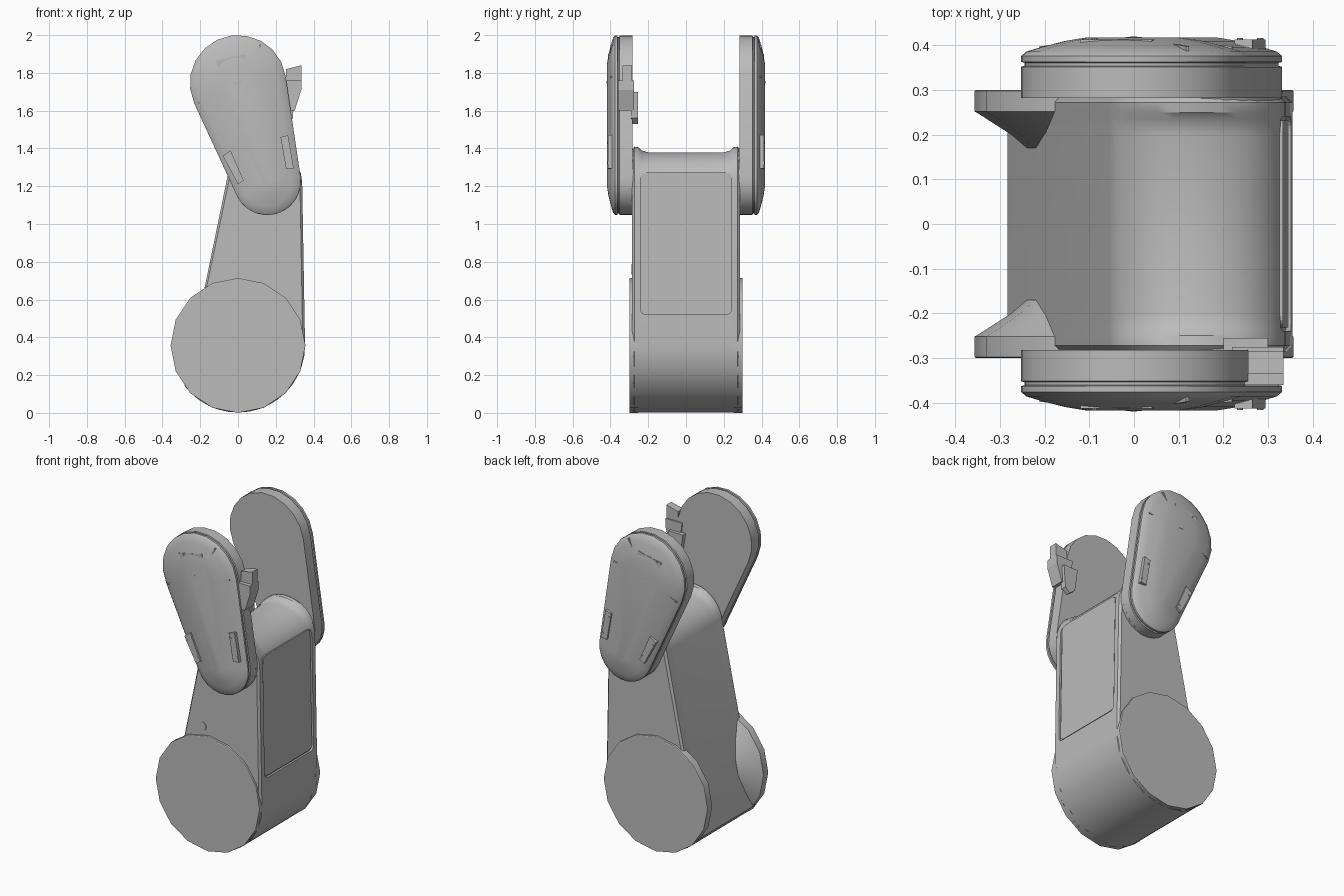
import bpy, bmesh, math
from mathutils import Vector

cube = bpy.data.objects.get("Cube")
if cube:
    bpy.data.objects.remove(cube)

grey = bpy.data.materials.new("plain grey")
grey.use_nodes = True
GREY = (0.5, 0.5, 0.5, 1)
grey.diffuse_color = GREY
grey.node_tree.nodes["Principled BSDF"].inputs["Base Color"].default_value = GREY


def loft(name, rings, smooth=True):
    """Skin a stack of equal-length rings and cap both ends."""
    bm = bmesh.new()
    loops = [[bm.verts.new(p) for p in ring] for ring in rings]
    n = len(loops[0])
    for a, b in zip(loops, loops[1:]):
        for i in range(n):
            j = (i + 1) % n
            bm.faces.new((a[i], a[j], b[j], b[i]))
    bm.faces.new(loops[0])
    bm.faces.new(loops[-1])
    bmesh.ops.recalc_face_normals(bm, faces=bm.faces)
    mesh = bpy.data.meshes.new(name)
    bm.to_mesh(mesh)
    bm.free()
    mesh.materials.append(grey)
    obj = bpy.data.objects.new(name, mesh)
    bpy.context.collection.objects.link(obj)
    if smooth:
        bpy.ops.object.select_all(action="DESELECT")
        obj.select_set(True)
        bpy.context.view_layer.objects.active = obj
        bpy.ops.object.shade_smooth_by_angle(angle=math.radians(32))
    return obj


def arc(cx, cz, r, start, end, steps):
    angles = [math.radians(start + (end - start) * i / steps) for i in range(steps + 1)]
    return [(cx + r * math.cos(a), cz + r * math.sin(a)) for a in angles]


def at_y(points, y):
    return [(x, y, z) for x, z in points]


def prism(name, points, y0, y1):
    return loft(name, [at_y(points, y0), at_y(points, y1)], False)


# Link body: drum underside joined to a rounded top, with a sunken middle
DRUM_R, DRUM_Z, TOP_Z = 0.355, 0.357, 1.21


def body_ring(y, inset, squash):
    pts = arc(0, DRUM_Z, DRUM_R - inset, 217, 360, 16)
    pts += arc(0.14, TOP_Z, 0.2 - inset, 0, 168, 16)
    return [(x, y, z if z < TOP_Z else TOP_Z + (z - TOP_Z) * squash) for x, z in pts]


half = [(0.285, 0.012, 1), (0.272, 0, 1), (0.25, 0, 0.98), (0.235, 0, 0.9), (0.2, 0, 0.85)]
stations = [(-y, i, s) for y, i, s in half] + half[::-1]
body = loft("link_body", [body_ring(*st) for st in stations])


# Side panel: rounded recess following the lean of the right face
def rounded_rect(half_y, z0, z1, r):
    pts = []
    for y, z, a in ((half_y - r, z1 - r, 0), (r - half_y, z1 - r, 90),
                    (r - half_y, z0 + r, 180), (half_y - r, z0 + r, 270)):
        pts += arc(y, z, r, a, a + 90, 5)
    return pts


def face_ring(pts, offset):
    lean = (0.34 - DRUM_R) / (TOP_Z - DRUM_Z)
    return [(DRUM_R + lean * (min(z, TOP_Z) - DRUM_Z) + offset, y, z) for y, z in pts]


outline = rounded_rect(0.24, 0.52, 1.28, 0.03)
cutter = loft("panel_cutter", [face_ring(outline, -0.012), face_ring(outline, 0.05)], False)
cutter.hide_render = True
cutter.hide_viewport = True
cut = body.modifiers.new("panel recess", "BOOLEAN")
cut.object = cutter
cut.operation = "DIFFERENCE"
inner = rounded_rect(0.232, 0.528, 1.272, 0.025)
loft("side_panel", [face_ring(inner, -0.02), face_ring(inner, -0.006)], False)


# Arm plate outline: tapered capsule, big end at the top
LOW, HIGH = Vector((0.155, 1.225)), Vector((0, 1.745))
LOW_R, HIGH_R = 0.178, 0.255


def capsule(inset):
    axis = HIGH - LOW
    lean = math.degrees(math.atan2(axis.y, axis.x))
    tilt = math.degrees(math.asin((HIGH_R - LOW_R) / axis.length))
    a = lean - 90 - tilt
    b = lean + 90 + tilt
    return (arc(HIGH.x, HIGH.y, HIGH_R - inset, a, b, 11)
            + arc(LOW.x, LOW.y, LOW_R - inset, b, a + 360, 11))


plate_steps = [(0.282, 0), (0.352, 0), (0.354, 0.008), (0.361, 0.008), (0.363, 0),
               (0.376, 0), (0.386, 0.012), (0.396, 0.045), (0.41, 0.1), (0.418, 0.15)]

tabs = {
    "top_tab": [(-0.12, 1.865), (0.04, 1.9), (0.05, 1.85), (-0.09, 1.8)],
    "left_tab": [(-0.08, 1.36), (-0.04, 1.39), (0.03, 1.23), (0, 1.21)],
    "right_tab": [(0.225, 1.46), (0.265, 1.47), (0.295, 1.295), (0.255, 1.29)],
}
ridge_ends = [(-0.21, 1.64), (0.22, 1.78), (0.12, 1.95), (-0.13, 1.88)]

for side, word in ((-1, "front"), (1, "back")):
    # End disc with an inward flare
    loft(word + "_drum_disc", [at_y(arc(0, DRUM_Z, r, -90, 247.5, 15), side * y)
                               for y, r in ((0.17, 0.24), (0.2, 0.275), (0.245, 0.345),
                                            (0.252, 0.357), (0.298, 0.357), (0.3, 0.354))])

    # Arm plate with seam groove and domed cover
    loft(word + "_arm_plate", [at_y(capsule(inset), side * y) for y, inset in plate_steps])

    # Hub where the plate meets the body
    loft(word + "_hub", [at_y(arc(LOW.x, LOW.y, r, 0, 345, 23), side * y)
                         for y, r in ((0.25, 0.16), (0.275, 0.175), (0.3, 0.178))])

    # Cover tabs with two screws each
    for name, pts in tabs.items():
        prism(word + "_" + name, pts, side * 0.385, side * 0.413)
        mid = sum((Vector(p) for p in pts), Vector((0, 0))) / 4
        for k in (0, 2):
            spot = mid.lerp(Vector(pts[k]), 0.65)
            prism(word + "_" + name + "_screw", arc(spot.x, spot.y, 0.007, 0, 315, 7),
                  side * 0.41, side * 0.416)

    # Raised ridges fanning over the cover
    hub = Vector((0, 1.75))
    for end in ridge_ends:
        tip = Vector(end)
        across = (tip - hub).normalized().orthogonal() * 0.004
        rings = []
        for p, y in ((hub, 0.42), (tip, 0.398)):
            rings.append([((p + across).x, side * y, (p + across).y),
                          ((p - across).x, side * y, (p - across).y),
                          ((p - across).x, side * (y - 0.02), (p - across).y),
                          ((p + across).x, side * (y - 0.02), (p + across).y)])
        loft(word + "_cover_ridge", rings, False)

# Round plug on the front of the body
prism("body_plug", arc(-0.045, 0.76, 0.027, 0, 337.5, 15), -0.28, -0.289)

# Clip gripping the edge of the front plate
prism("clip_block", [(0.22, 1.76), (0.335, 1.76), (0.335, 1.71), (0.3, 1.6), (0.24, 1.6)],
      -0.36, -0.275)
prism("clip_top", [(0.255, 1.82), (0.335, 1.84), (0.335, 1.75), (0.255, 1.75)], -0.335, -0.285)
prism("clip_foot", [(0.2, 1.7), (0.3, 1.7), (0.29, 1.56), (0.26, 1.53), (0.22, 1.56)],
      -0.29, -0.255)
